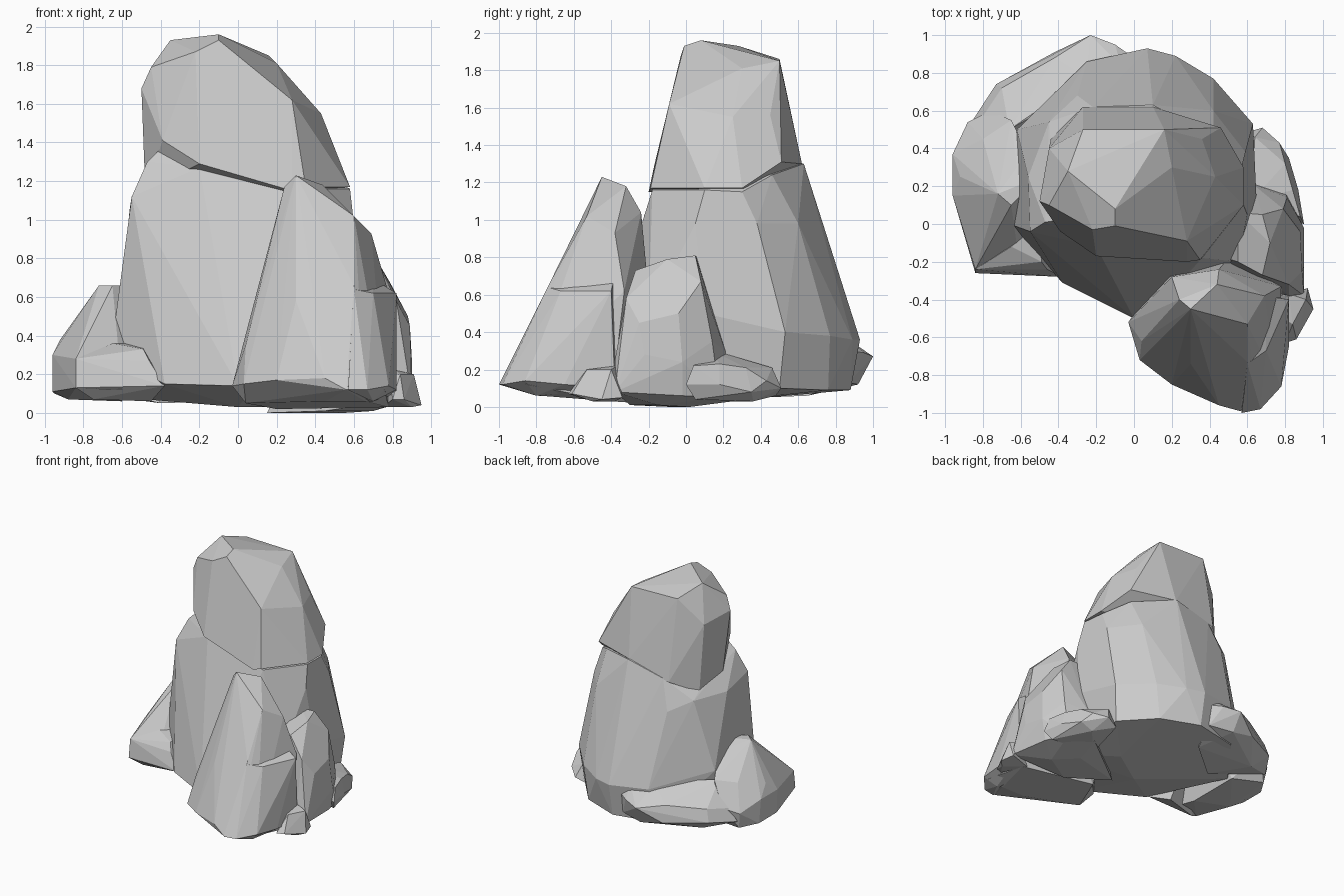
import bpy, bmesh, math


def rock(name, *levels):
    """Faceted boulder: convex skin around points given as (x, y, z)."""
    bm = bmesh.new()
    for level in levels:
        for p in level:
            bm.verts.new(p)
    res = bmesh.ops.convex_hull(bm, input=bm.verts[:])
    inner = {g for g in res["geom_interior"] + res["geom_unused"]
             if isinstance(g, bmesh.types.BMVert)}
    bmesh.ops.delete(bm, geom=list(inner), context='VERTS')
    # merge almost coplanar facets into larger chiselled planes
    bmesh.ops.dissolve_limit(bm, angle_limit=math.radians(3),
                             verts=bm.verts[:], edges=bm.edges[:])
    bmesh.ops.recalc_face_normals(bm, faces=bm.faces[:])
    mesh = bpy.data.meshes.new(name)
    bm.to_mesh(mesh)
    bm.free()
    ob = bpy.data.objects.new(name, mesh)
    bpy.context.collection.objects.link(ob)
    return ob


# upper block of the main spire, overhanging a slanted crack at the front
rock("spire_top",
     [(-.10, .08, 1.96), (-.35, .28, 1.93), (-.10, -.01, 1.93),
      (-.22, -.03, 1.87), (-.27, .50, 1.86), (.16, .50, 1.85), (.20, .30, 1.81)],
     [(-.45, .10, 1.79), (-.50, .12, 1.68), (.28, -.09, 1.62), (.43, .25, 1.55),
      (.36, .45, 1.56), (-.45, .40, 1.65)],
     [(-.39, -.04, 1.41), (-.20, -.17, 1.29), (-.05, -.18, 1.26),
      (.28, -.20, 1.15), (.35, -.19, 1.17)],
     [(.58, .10, 1.17), (.58, .30, 1.17), (.46, .51, 1.31), (.10, .62, 1.30),
      (-.27, .62, 1.20), (-.44, .45, 1.10), (-.48, .20, 1.15)])

# lower body of the main spire, its shoulders tucked just under the top block
rock("spire_body",
     [(-.40, .02, 1.37), (-.47, .01, 1.30), (-.20, -.12, 1.27),
      (.28, -.17, 1.15), (.36, -.18, 1.16), (.58, .10, 1.16), (.57, .30, 1.15),
      (.42, .46, 1.24), (.10, .63, 1.30), (-.22, .62, 1.22)],
     [(-.55, -.04, 1.12), (-.56, .25, 1.06), (-.45, .54, 1.06), (-.22, -.20, .95),
      (.25, -.22, .95), (.60, .05, .98), (.59, .38, .98), (.42, .60, .98),
      (.10, .72, .98), (-.30, .68, .98)],
     [(-.61, -.02, .60), (-.40, -.24, .45), (.08, -.38, .50), (.55, -.20, .50),
      (.65, .10, .50), (.63, .53, .40), (.42, .77, .38), (.22, .89, .36),
      (.07, .93, .36), (-.25, .86, .38), (-.62, .50, .50)],
     [(-.66, 0, .30), (-.38, -.31, .15), (0, -.50, .14), (.08, -.50, .13),
      (.60, -.15, .10), (.60, .50, .10), (.38, .76, .09), (.07, .88, .09),
      (-.30, .80, .09), (-.60, .40, .08), (0, 0, .03), (.30, .20, .03)])

# tall pointed rock at the front right
rock("front_rock",
     [(.30, -.45, 1.23), (.24, -.40, 1.17), (.44, -.32, 1.18),
      (.45, -.24, 1.04), (.60, -.53, 1.02), (.69, -.38, .93)],
     [(.18, -.42, .95), (.20, -.28, .95), (.16, -.52, .75), (.60, -.73, .66),
      (.30, -.74, .58), (.78, -.33, .62)],
     [(.04, -.62, .35), (.03, -.45, .35), (-.03, -.52, .14), (.03, -.72, .15),
      (.20, -.85, .17), (.45, -.96, .18), (.56, -.99, .12), (.66, -.97, .13),
      (.76, -.85, .12), (.15, -.25, .20), (.50, -.18, .40)],
     [(.04, -.60, .05), (.45, -.78, .06), (.66, -.78, .06), (.78, -.40, .03),
      (.20, -.25, .02)])

# shoulder slab on the right flank of the front rock
rock("front_rock_shoulder",
     [(.60, -.74, .64), (.70, -.67, .62), (.82, -.40, .62), (.69, -.38, .70)],
     [(.57, -1.0, .12), (.67, -.98, .12), (.78, -.86, .14), (.82, -.65, .12),
      (.82, -.38, .10), (.70, -.80, .06), (.55, -.35, .05)])

# rock leaning against the right side
rock("right_rock",
     [(.68, -.27, .73), (.72, -.10, .79), (.68, .05, .81), (.55, .06, .80),
      (.55, -.20, .72)],
     [(.82, -.32, .58), (.88, -.04, .50), (.79, .08, .67), (.89, -.25, .45)],
     [(.90, -.02, .24), (.90, -.22, .28), (.82, -.38, .25), (.81, .14, .35),
      (.63, .21, .30)],
     [(.90, -.38, .08), (.87, -.02, .06), (.80, .18, .05), (.45, -.30, .01),
      (.15, -.08, 0), (.55, .02, 0), (.70, -.15, .01), (.60, .25, .03)])

# low rubble behind the right rock
rock("right_back_rubble",
     [(.62, .12, .31), (.66, .28, .25), (.80, .32, .21), (.64, .46, .21),
      (.88, .04, .22), (.84, .18, .23)],
     [(.68, .51, .10), (.77, .43, .14), (.82, .35, .08), (.90, 0, .12),
      (.87, .18, .12), (.58, .48, .06), (.50, .10, .03), (.72, .36, .03),
      (.86, .05, .04)])

# small chip in the right front corner
rock("right_front_chip",
     [(.84, -.53, .20), (.91, -.40, .20), (.82, -.37, .22), (.79, -.50, .19)],
     [(.95, -.45, .04), (.92, -.34, .05), (.86, -.61, .07), (.80, -.63, .07),
      (.75, -.38, .03), (.90, -.50, .03)])

# rock at the left with a blunt peak
rock("left_rock",
     [(-.72, .16, .66), (-.65, .10, .66), (-.62, .30, .62), (-.50, .25, .66)],
     [(-.65, -.05, .40), (-.80, -.02, .43), (-.92, .25, .38), (-.80, .45, .43),
      (-.65, .55, .45)],
     [(-.96, .15, .30), (-.96, .37, .30), (-.88, .54, .22), (-.76, .60, .26),
      (-.84, -.24, .28)],
     [(-.96, .16, .11), (-.95, .38, .10), (-.84, -.26, .13), (-.60, -.26, .12),
      (-.86, .52, .09), (-.60, 0, .06), (-.60, .45, .06), (-.88, .10, .07)])

# low step at the foot of the left rock
rock("left_step",
     [(-.84, -.24, .28), (-.65, -.12, .36), (-.49, -.20, .33), (-.46, -.24, .27),
      (-.50, 0, .36)],
     [(-.84, -.26, .13), (-.46, -.27, .14), (-.38, -.28, .14), (-.75, -.20, .07),
      (-.45, -.10, .06)])

# low ledge wrapping round the back left
rock("back_ledge",
     [(-.66, .50, .44), (-.50, .65, .40), (-.25, .78, .41), (-.07, .84, .38)],
     [(-.80, .57, .26), (-.70, .72, .28), (-.42, .88, .30), (-.23, 1.0, .27),
      (-.10, .95, .29), (0, .88, .30)],
     [(-.73, .74, .18), (-.42, .91, .16), (-.22, .92, .12), (-.02, .87, .13),
      (-.86, .54, .15), (-.62, .66, .08), (-.40, .40, .05), (-.10, .65, .06)])
